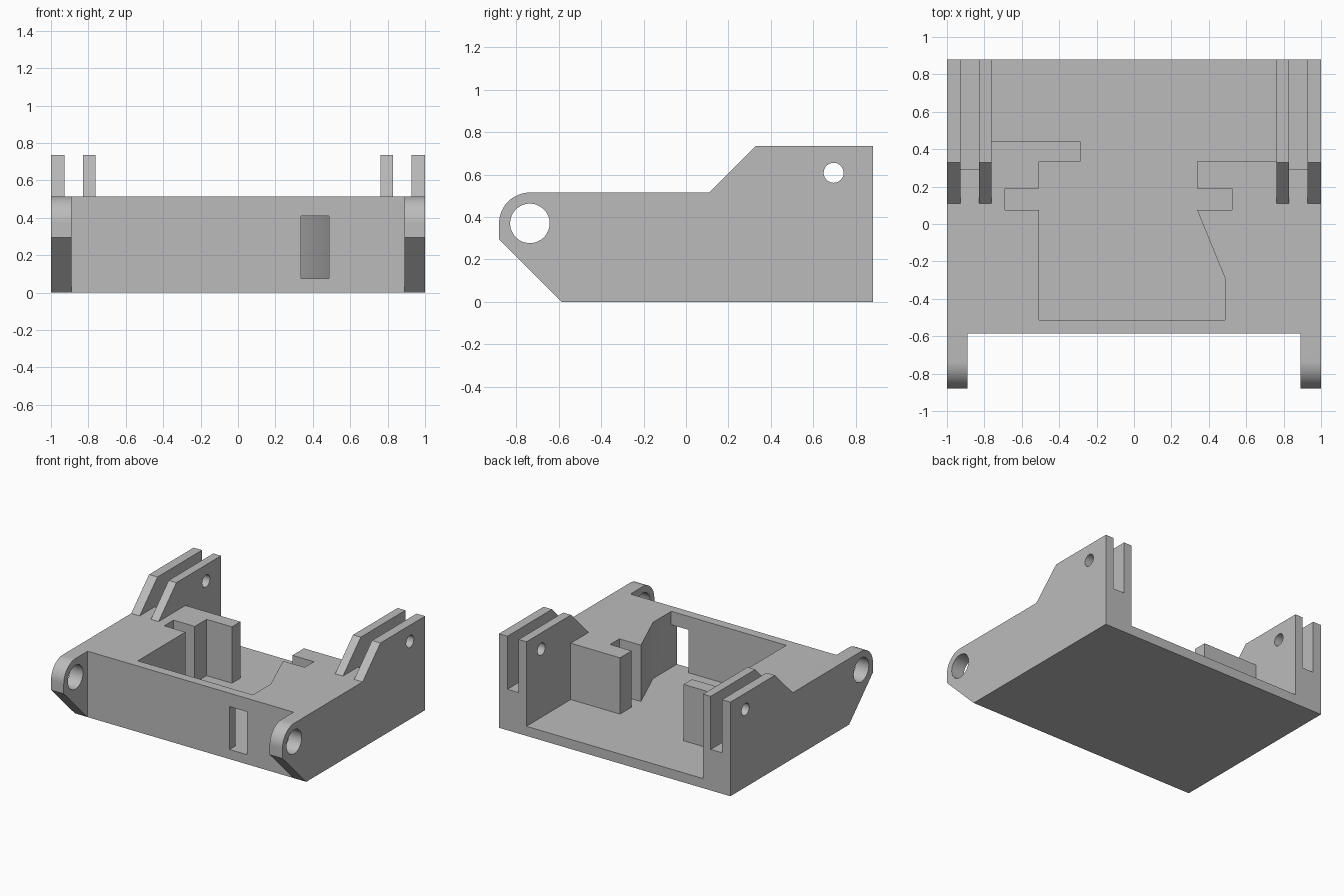
import bpy, bmesh, math
from mathutils import Vector

if "Cube" in bpy.data.objects:
    bpy.data.objects.remove(bpy.data.objects["Cube"], do_unlink=True)

grey = bpy.data.materials.new("plain grey")
grey.use_nodes = True
colour = (0.5, 0.5, 0.5, 1)
grey.diffuse_color = colour
grey.node_tree.nodes["Principled BSDF"].inputs["Base Color"].default_value = colour


def prism(name, outline, start, depth):
    """Extrude a closed outline of 3D points along a vector."""
    bm = bmesh.new()
    face = bm.faces.new([bm.verts.new(Vector(p) + Vector(start)) for p in outline])
    ext = bmesh.ops.extrude_face_region(bm, geom=[face])
    moved = [v for v in ext["geom"] if isinstance(v, bmesh.types.BMVert)]
    bmesh.ops.translate(bm, verts=moved, vec=depth)
    bmesh.ops.recalc_face_normals(bm, faces=bm.faces)
    mesh = bpy.data.meshes.new(name)
    bm.to_mesh(mesh)
    bm.free()
    mesh.materials.append(grey)
    obj = bpy.data.objects.new(name, mesh)
    bpy.context.collection.objects.link(obj)
    return obj


def side_prism(name, yz, x0, x1):
    return prism(name, [(0, y, z) for y, z in yz], (x0, 0, 0), (x1 - x0, 0, 0))


def box(name, x0, x1, y0, y1, z0, z1):
    return side_prism(name, [(y0, z0), (y1, z0), (y1, z1), (y0, z1)], x0, x1)


def arc(y, z, r, start, end, steps):
    angles = [math.radians(start + (end - start) * i / steps) for i in range(steps + 1)]
    return [(y + r * math.cos(a), z + r * math.sin(a)) for a in angles]


def cut(target, cutter):
    cutter.hide_render = True
    mod = target.modifiers.new(cutter.name, "BOOLEAN")
    mod.operation = "DIFFERENCE"
    mod.solver = "EXACT"
    mod.object = cutter
    bpy.context.view_layer.objects.active = target
    bpy.ops.object.modifier_apply(modifier=mod.name)
    bpy.data.objects.remove(cutter, do_unlink=True)


BACK, TOP, DECK, FLOOR = 0.88, 0.735, 0.515, 0.075
HINGE = (-0.735, 0.37)

# Side silhouette across the full width: rounded hinge nose, raised rear
profile = [(-0.585, 0), (BACK, 0), (BACK, TOP), (0.33, TOP), (0.11, DECK)]
profile += arc(*HINGE, 0.145, 90, 180, 20) + [(-0.88, 0.295)]
body = side_prism("bracket_body", profile, -1, 1)

# Gap between the hinge ears, and clearance between the rear plates
cut(body, box("ear_gap", -0.89, 0.89, -1, -0.585, -0.1, 1))
cut(body, box("rear_clearance", -0.763, 0.763, 0.11, 1, DECK, 1))

# Stepped pocket, open at the back
pocket = [(-0.763, 1), (-0.763, 0.44), (-0.287, 0.44), (-0.287, 0.335),
          (-0.507, 0.335), (-0.507, 0.19), (-0.69, 0.19), (-0.69, 0.075),
          (-0.507, 0.075), (-0.507, -0.513), (0.487, -0.513), (0.487, -0.29),
          (0.337, 0.075), (0.523, 0.075), (0.523, 0.19), (0.337, 0.19),
          (0.337, 0.333), (0.763, 0.333), (0.763, 1)]
cut(body, prism("pocket", [(x, y, 0) for x, y in pocket], (0, 0, FLOOR), (0, 0, 1)))

# Slots that split each rear wall into two plates, deeper towards the back
slot = [(0.11, DECK), (0.295, DECK), (0.295, 0.32), (1, 0.32), (1, 1), (0.11, 1)]
for side in (-1, 1):
    cut(body, side_prism("plate_slot", slot, side * 0.83, side * 0.927))

# Front window into the pocket
cut(body, box("front_window", 0.337, 0.487, -0.7, -0.5, FLOOR, 0.41))

# Hinge holes and rear pin holes
cut(body, side_prism("hinge_hole", arc(*HINGE, 0.093, 0, 352.5, 47), -1.1, 1.1))
cut(body, side_prism("pin_hole", arc(0.695, 0.608, 0.047, 0, 348.75, 31), -1.1, 1.1))

bpy.context.view_layer.objects.active = body
body.select_set(True)
bpy.ops.object.shade_smooth_by_angle(angle=math.radians(30))
